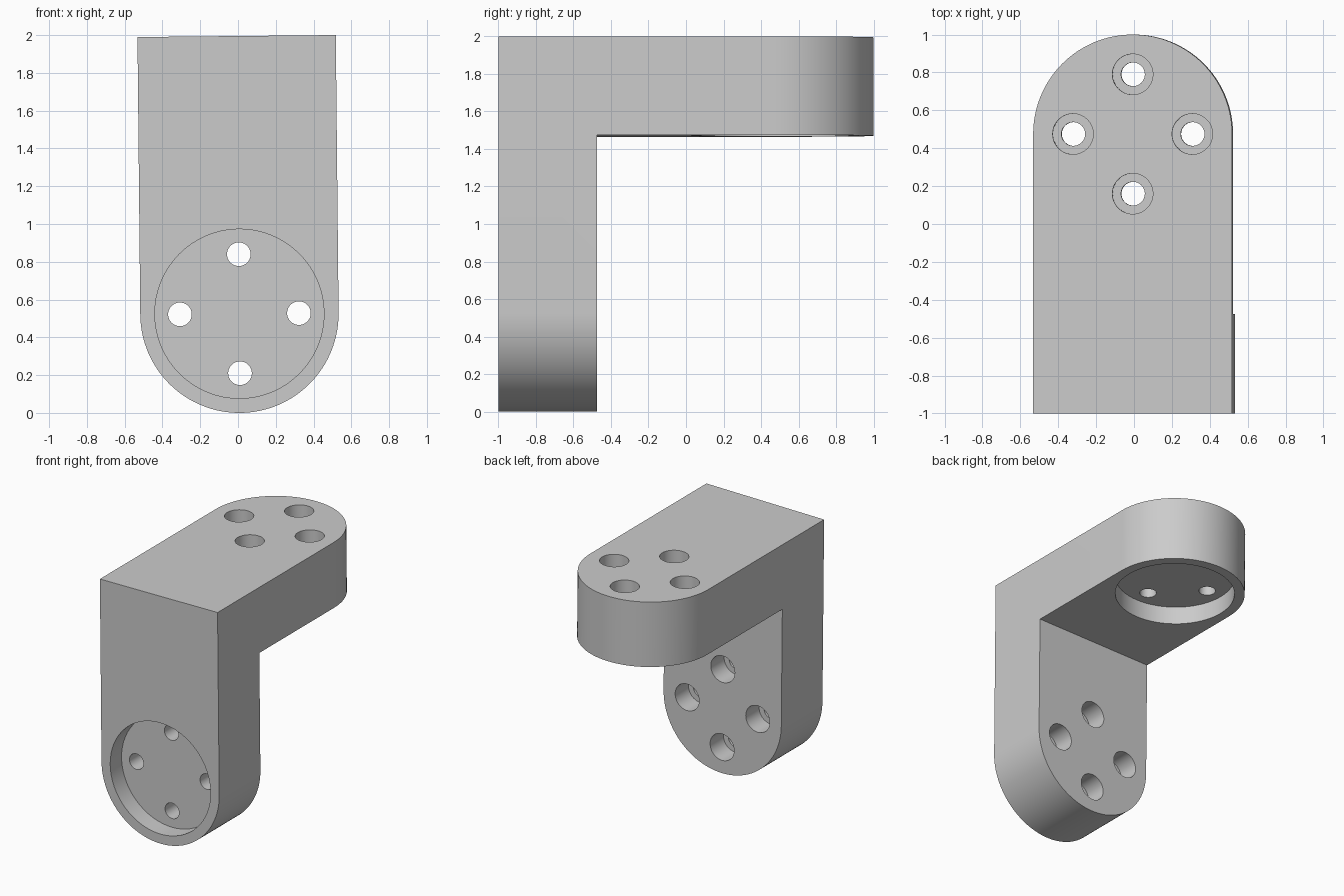
import bpy, bmesh
from math import pi, cos, sin
from mathutils import Matrix, Vector

cube = bpy.data.objects.get("Cube")
if cube:
    bpy.data.objects.remove(cube, do_unlink=True)

R = 0.525        # half width, end radius and plate thickness
TOP = 1.995      # height before the slight lean
RECESS = 0.145   # depth of the round pocket
BORE = 0.17      # depth of the screw head bores

grey = bpy.data.materials.new("light grey")
grey.use_nodes = True
colour = (0.6, 0.6, 0.6, 1)
grey.diffuse_color = colour
grey.node_tree.nodes["Principled BSDF"].inputs["Base Color"].default_value = colour


def make_object(name, bm):
    bmesh.ops.recalc_face_normals(bm, faces=bm.faces)
    mesh = bpy.data.meshes.new(name)
    bm.to_mesh(mesh)
    bm.free()
    mesh.materials.append(grey)
    ob = bpy.data.objects.new(name, mesh)
    bpy.context.collection.objects.link(ob)
    return ob


def add_cylinder(bm, frame, x, y, radius, start, end):
    place = frame @ Matrix.Translation((x, y, (start + end) / 2))
    bmesh.ops.create_cone(bm, cap_ends=True, segments=64, radius1=radius,
                          radius2=radius, depth=end - start, matrix=place)


# L-shaped bracket: side profile extruded across the width
bm = bmesh.new()
profile = [(-1, 0), (R - 1, 0), (R - 1, TOP - R), (1, TOP - R), (1, TOP), (-1, TOP)]
face = bm.faces.new([bm.verts.new((-R, y, z)) for y, z in profile])
out = bmesh.ops.extrude_face_region(bm, geom=[face])
bmesh.ops.translate(bm, vec=(2 * R, 0, 0),
                    verts=[v for v in out["geom"] if isinstance(v, bmesh.types.BMVert)])
bmesh.ops.recalc_face_normals(bm, faces=bm.faces)

# Fully rounded ends on both plates
corners = []
for e in bm.edges:
    a, b = (v.co for v in e.verts)
    at_foot = max(a.z, b.z) < 0.01
    at_tip = min(a.y, b.y) > 0.99
    if abs(a.x - b.x) < 0.01 and (at_foot or at_tip):
        corners.append(e)
bmesh.ops.bevel(bm, geom=corners, offset=R - 0.0002, offset_type='OFFSET',
                segments=32, profile=0.5, affect='EDGES', clamp_overlap=False)
bmesh.ops.remove_doubles(bm, verts=bm.verts, dist=0.001)
bracket = make_object("bracket", bm)

# Plate frames: origin on the pocket face, local z into the plate
frames = [
    Matrix.Translation((0, -1, R)) @ Matrix.Rotation(-pi / 2, 4, 'X'),
    Matrix.Translation((0, 1 - R, TOP - R)),
]

# Cutters: round pockets, through holes and screw head bores
pockets, holes, bores = bmesh.new(), bmesh.new(), bmesh.new()
for frame in frames:
    add_cylinder(pockets, frame, 0, 0, 0.448, -0.1, RECESS)
    for i in range(4):
        x, y = 0.315 * cos(i * pi / 2), 0.315 * sin(i * pi / 2)
        add_cylinder(holes, frame, x, y, 0.0625, -0.1, R + 0.1)
        add_cylinder(bores, frame, x, y, 0.107, R - BORE, R + 0.1)

bpy.context.view_layer.objects.active = bracket
for name, cutter_bm in (("pocket_cutter", pockets), ("hole_cutter", holes),
                        ("bore_cutter", bores)):
    cutter = make_object(name, cutter_bm)
    cutter.hide_render = True
    mod = bracket.modifiers.new(name, 'BOOLEAN')
    mod.operation = 'DIFFERENCE'
    mod.solver = 'EXACT'
    mod.object = cutter
    bpy.ops.object.modifier_apply(modifier=name)
    bpy.data.objects.remove(cutter, do_unlink=True)

# Slight lean about the foot centre
pivot = Vector((0, 0, R))
bracket.data.transform(Matrix.Translation(pivot + Vector((0.0075, 0, 0)))
                       @ Matrix.Rotation(-0.01, 4, 'Y') @ Matrix.Translation(-pivot))

# Smooth round walls, sharp rims
for ob in bpy.context.selected_objects:
    ob.select_set(False)
bracket.select_set(True)
bpy.ops.object.shade_smooth_by_angle(angle=pi / 6)
